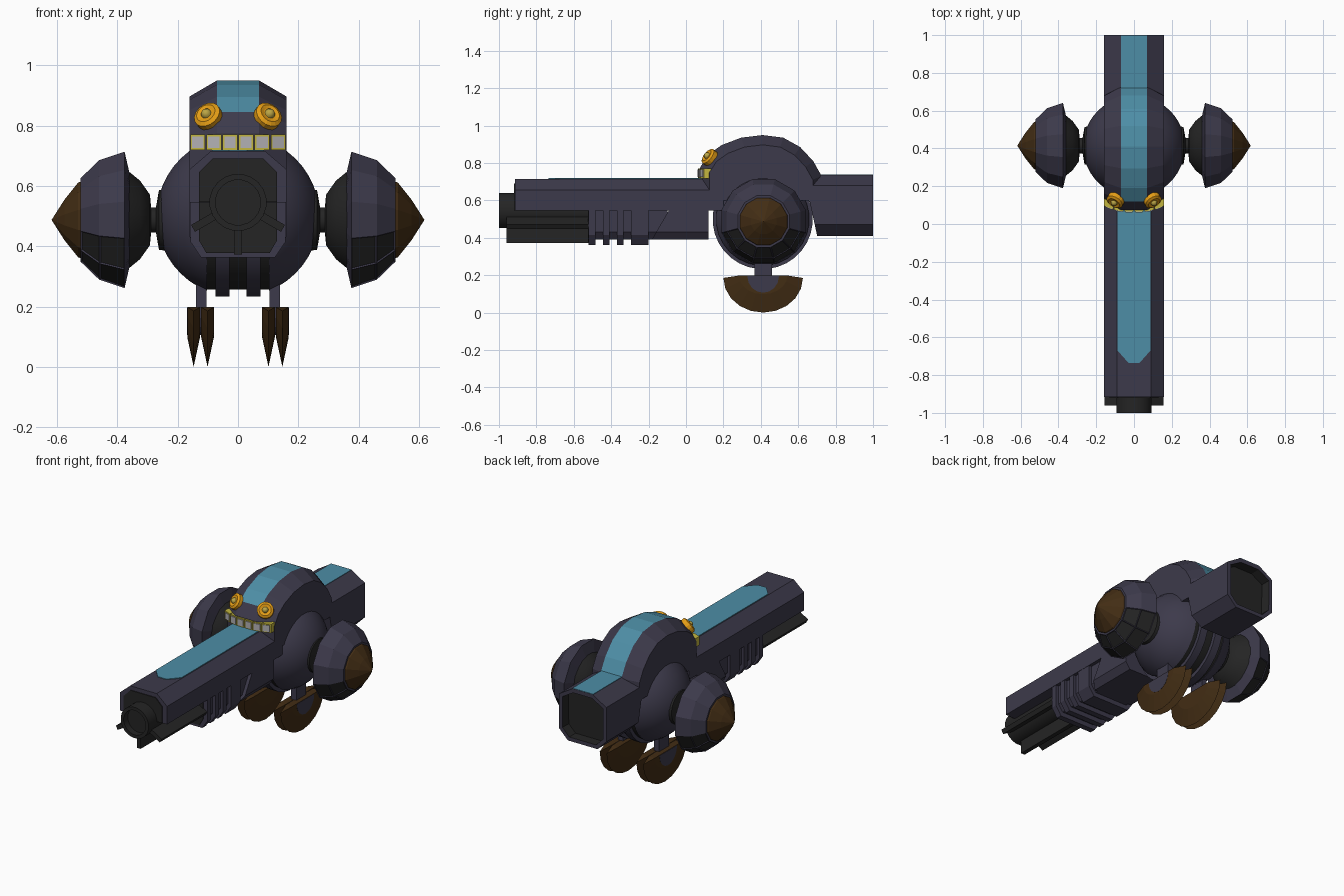
import bpy, bmesh, math
from mathutils import Vector

if "Cube" in bpy.data.objects:
    bpy.data.objects.remove(bpy.data.objects["Cube"])


def material(name, rgb):
    m = bpy.data.materials.new(name)
    m.diffuse_color = (*rgb, 1)
    m.use_nodes = True
    m.node_tree.nodes["Principled BSDF"].inputs["Base Color"].default_value = m.diffuse_color
    return m


PURPLE = material("dusk purple", (0.046, 0.042, 0.070))
DARK = material("gunmetal black", (0.018, 0.018, 0.018))
CYAN = material("teal stripe", (0.075, 0.27, 0.38))
BROWN = material("dark brown", (0.055, 0.026, 0.007))
ORANGE = material("amber", (0.78, 0.34, 0.008))
PUPIL = material("olive yellow", (0.50, 0.38, 0.06))
TOOTH = material("tooth grey", (0.45, 0.44, 0.46))
GUM = material("tooth yellow", (0.55, 0.47, 0.05))


def finish(name, bm, *mats, smooth=None):
    bmesh.ops.recalc_face_normals(bm, faces=bm.faces)
    me = bpy.data.meshes.new(name)
    bm.to_mesh(me)
    bm.free()
    for m in mats:
        me.materials.append(m)
    ob = bpy.data.objects.new(name, me)
    bpy.context.collection.objects.link(ob)
    if smooth:
        bpy.ops.object.select_all(action='DESELECT')
        ob.select_set(True)
        bpy.context.view_layer.objects.active = ob
        bpy.ops.object.shade_smooth_by_angle(angle=math.radians(smooth))
    return ob


def place(axis, t, p):
    a, b = p
    return {'x': (t, a, b), 'y': (a, t, b), 'z': (a, b, t)}[axis]


def prism_bm(axis, pts, lo, hi):
    bm = bmesh.new()
    rows = [[bm.verts.new(place(axis, t, p)) for p in pts] for t in (lo, hi)]
    n = len(pts)
    for row in rows:
        bm.faces.new(row)
    for i in range(n):
        j = (i + 1) % n
        bm.faces.new((rows[0][i], rows[0][j], rows[1][j], rows[1][i]))
    return bm


def prism(name, mat, axis, pts, lo, hi):
    return finish(name, prism_bm(axis, pts, lo, hi), mat)


def lathe_bm(profile, n, origin, axis):
    """Spin (distance, radius) pairs around an axis."""
    d = Vector(axis).normalized()
    u = d.orthogonal().normalized() if abs(d.z) > 0.99 else d.cross(Vector((0, 0, 1))).normalized()
    w = d.cross(u)
    bm = bmesh.new()
    rings = []
    for t, r in profile:
        c = Vector(origin) + d * t
        if r == 0:
            rings.append([bm.verts.new(c)] * n)
        else:
            rings.append([bm.verts.new(c + r * (u * math.cos(a) + w * math.sin(a)))
                          for a in (2 * math.pi * (i + 0.5) / n for i in range(n))])
    for p, q in zip(rings, rings[1:]):
        for i in range(n):
            j = (i + 1) % n
            bm.faces.new(list(dict.fromkeys((p[i], p[j], q[j], q[i]))))
    return bm


def lathe(name, mat, profile, n, origin, axis, smooth=None):
    return finish(name, lathe_bm(profile, n, origin, axis), mat, smooth=smooth)


def mirrored(half):
    return half + [(-x, z) for x, z in reversed(half)]


def rect(a0, a1, b0, b1):
    return [(a0, b0), (a1, b0), (a1, b1), (a0, b1)]


# Long barrel shroud, dark muzzle plate and top stripe
prism("barrel_shroud", PURPLE, 'y', mirrored([(0.16, 0.545), (0.16, 0.655), (0.09, 0.715)]), -0.915, 0.2)
prism("muzzle_plate", DARK, 'y', mirrored([(0.13, 0.546), (0.13, 0.645), (0.085, 0.69)]), -0.92, -0.912)
prism("barrel_stripe", CYAN, 'z',
      [(0.087, 0.09), (0.087, -0.67), (0.03, -0.735), (-0.03, -0.735), (-0.087, -0.67), (-0.087, 0.09)],
      0.71, 0.719)

# Gun tube with three fins
lathe("gun_tube", DARK, [(-0.96, 0), (-0.96, 0.075), (-1, 0.075), (-1, 0.095), (-0.5, 0.095)],
      20, (0, 0, 0.545), (0, 1, 0), smooth=30)
for deg in (-150, -90, -30):
    d = Vector((math.cos(math.radians(deg)), math.sin(math.radians(deg))))
    s = Vector((-d.y, d.x)) * 0.013
    c = Vector((0, 0.545))
    prism("tube_fin", DARK, 'y', [c + d * 0.08 + s, c + d * 0.172 + s, c + d * 0.172 - s, c + d * 0.08 - s],
          -0.96, -0.5)

# Ribbed hand guard: core, ribs and dark front
prism("guard_core", PURPLE, 'y', mirrored([(0.14, 0.55), (0.14, 0.43), (0.11, 0.39)]), -0.515, -0.1)
RIB = mirrored([(0.158, 0.55), (0.158, 0.415), (0.122, 0.362)])
for y0, y1 in ((-0.52, -0.485), (-0.445, -0.41), (-0.37, -0.335), (-0.295, -0.2)):
    prism("guard_rib", PURPLE, 'y', RIB, y0, y1)
prism("guard_front_plate", DARK, 'y', mirrored([(0.13, 0.55), (0.13, 0.42), (0.105, 0.377)]), -0.525, -0.518)

# Rear guard block with a slanted front
bm = prism_bm('y', mirrored([(0.16, 0.55), (0.16, 0.43), (0.13, 0.39)]), -0.09, 0.12)
for v in bm.verts:
    if v.co.y < 0:
        v.co.y -= (0.55 - v.co.z) * 0.58
finish("guard_block", bm, PURPLE)

# Arched head with chamfered edges and a painted crest
ARCH = [(0.075, 0.6), (0.075, 0.775), (0.12, 0.845), (0.19, 0.895), (0.295, 0.935), (0.41, 0.949),
        (0.52, 0.935), (0.61, 0.885), (0.68, 0.81), (0.725, 0.73), (0.73, 0.6)]
EDGE = [(0.41 + (y - 0.41) * 0.85, 0.6 + (z - 0.6) * 0.85) for y, z in ARCH]
bm = bmesh.new()
rows = [[bm.verts.new((x, y, z)) for y, z in pts]
        for x, pts in ((-0.16, EDGE), (-0.07, ARCH), (0.07, ARCH), (0.16, EDGE))]
for k, (p, q) in enumerate(zip(rows, rows[1:])):
    for i in range(len(ARCH) - 1):
        f = bm.faces.new((p[i], p[i + 1], q[i + 1], q[i]))
        f.material_index = int(k == 1 and 2 <= i <= 8)
bm.faces.new(rows[0])
bm.faces.new(rows[3])
bm.faces.new([r[0] for r in rows] + [r[-1] for r in reversed(rows)])
finish("head_arch", bm, PURPLE, CYAN)


# Row of teeth wrapped around the front of the head
def lip(x, out):
    return 0.073 + 1.9 * max(0, abs(x) - 0.03) ** 2 - out


for i in range(6):
    x0, x1 = -0.16 + i * 0.32 / 6 + 0.002, -0.16 + (i + 1) * 0.32 / 6 - 0.002
    for name, mat, m, out, z0, z1 in (("tooth_border", GUM, 0, 0.008, 0.718, 0.771),
                                      ("tooth", TOOTH, 0.006, 0.012, 0.725, 0.764)):
        a, b = x0 + m, x1 - m
        prism(name, mat, 'z', [(a, lip(a, out)), (b, lip(b, out)), (b, lip(b, -0.03)), (a, lip(a, -0.03))], z0, z1)

# Tail box with a hollow dark back
bm = prism_bm('y', mirrored([(0.10, 0.41), (0.16, 0.47), (0.16, 0.68), (0.07, 0.735)]), 0.63, 1.0)
for v in bm.verts:
    if v.co.y < 0.9:
        v.co.y += (0.735 - v.co.z) * 0.22
bmesh.ops.recalc_face_normals(bm, faces=bm.faces)
back = [f for f in bm.faces if f.normal.y > 0.9]
bmesh.ops.inset_region(bm, faces=back, thickness=0.025)
walls = bmesh.ops.inset_region(bm, faces=back, thickness=0.001, depth=-0.06)['faces']
for f in back + walls:
    f.material_index = 1
finish("tail_box", bm, PURPLE, DARK)
prism("tail_stripe", CYAN, 'z', rect(-0.07, 0.07, 0.715, 0.999), 0.73, 0.738)

# Dark belly drum with two raised bands
HUB = (0, 0.41, 0.5)
lathe("belly_drum", DARK, [(-0.11, 0), (-0.11, 0.245), (0.11, 0.245), (0.11, 0)], 32, HUB, (1, 0, 0), smooth=30)

for s in (-1, 1):
    side = (s, 0, 0)
    lathe("belly_band", PURPLE, [(0.028, 0.2), (0.028, 0.268), (0.075, 0.268), (0.075, 0.2)],
          32, HUB, side, smooth=30)
    # Body half sphere
    ball = [(0.27 * math.sin(a), 0.27 * math.cos(a)) for a in
            (0.39 + (math.pi / 2 - 0.39) * i / 9 for i in range(9))]
    lathe("body_half", PURPLE, [(0.103, 0)] + ball + [(0.27, 0)], 28, HUB, side, smooth=35)

    # Side pod: axle, domed shell with dark lower panels, brown cone
    pod = (0, 0.415, 0.487)
    lathe("pod_axle", DARK, [(0.2, 0.11), (0.262, 0.1), (0.272, 0.042), (0.288, 0.042), (0.292, 0.085),
                             (0.325, 0.132), (0.365, 0.165)], 20, pod, side, smooth=35)
    bm = lathe_bm([(0.355, 0), (0.355, 0.14), (0.376, 0.234), (0.46, 0.205), (0.522, 0.143), (0.522, 0)],
                  12, pod, side)
    bmesh.ops.recalc_face_normals(bm, faces=bm.faces)
    panels = [f for f in bm.faces if f.calc_center_median().z < 0.44
              and 0.39 < abs(f.calc_center_median().x) < 0.515]
    bmesh.ops.inset_individual(bm, faces=panels, thickness=0.006, depth=-0.004)
    for f in panels:
        f.material_index = 1
    finish("pod_shell", bm, PURPLE, DARK)
    lathe("pod_cone", BROWN, [(0.515, 0.134), (0.53, 0.128), (0.575, 0.07), (0.618, 0)], 12, pod, side)

    # Eye with pupil, sitting on the sloping brow
    normal = Vector((0.45 * s, -0.75, 0.58)).normalized()
    eye = Vector((0.1 * s, 0.122, 0.832))
    lathe("eye", ORANGE, [(-0.02, 0.047), (0.008, 0.047), (0.016, 0.034), (0.012, 0.022), (0.012, 0)],
          16, eye, normal)
    lathe("pupil", PUPIL, [(0.005, 0.018), (0.018, 0.017), (0.027, 0.01), (0.03, 0)], 12, eye, normal, smooth=60)

    # Leg strut and rounded ankle plate
    prism("leg_strut", PURPLE, 'x', rect(0.365, 0.46, 0.15, 0.4), s * 0.105, s * 0.14)
    ankle = [(0.4125 + 0.085 * math.cos(a), 0.196 + 0.09 * math.sin(a))
             for a in (math.pi + math.pi * i / 8 for i in range(9))]
    prism("ankle_plate", PURPLE, 'x', ankle, s * 0.081, s * 0.169)

    # Pair of half-moon claws, thick in the middle and sharp at the rim
    for cx in (0.101, 0.147):
        bm = bmesh.new()
        arcs = []
        for dx, ry, rz, z in ((-0.021, 0.13, 0.1, 0.198), (0, 0.2125, 0.185, 0.185), (0.021, 0.13, 0.1, 0.198)):
            arcs.append([bm.verts.new((s * cx + dx, 0.4125 + ry * math.cos(a), z + rz * math.sin(a)))
                         for a in (math.pi + math.pi * i / 10 for i in range(11))])
        l, rim, r = arcs
        for p, q in ((l, rim), (rim, r)):
            for i in range(10):
                bm.faces.new((p[i], p[i + 1], q[i + 1], q[i]))
        bm.faces.new(l)
        bm.faces.new(r)
        bm.faces.new((l[0], l[-1], r[-1], r[0]))
        bm.faces.new((l[0], r[0], rim[0]))
        bm.faces.new((l[-1], r[-1], rim[-1]))
        finish("claw", bm, BROWN)
